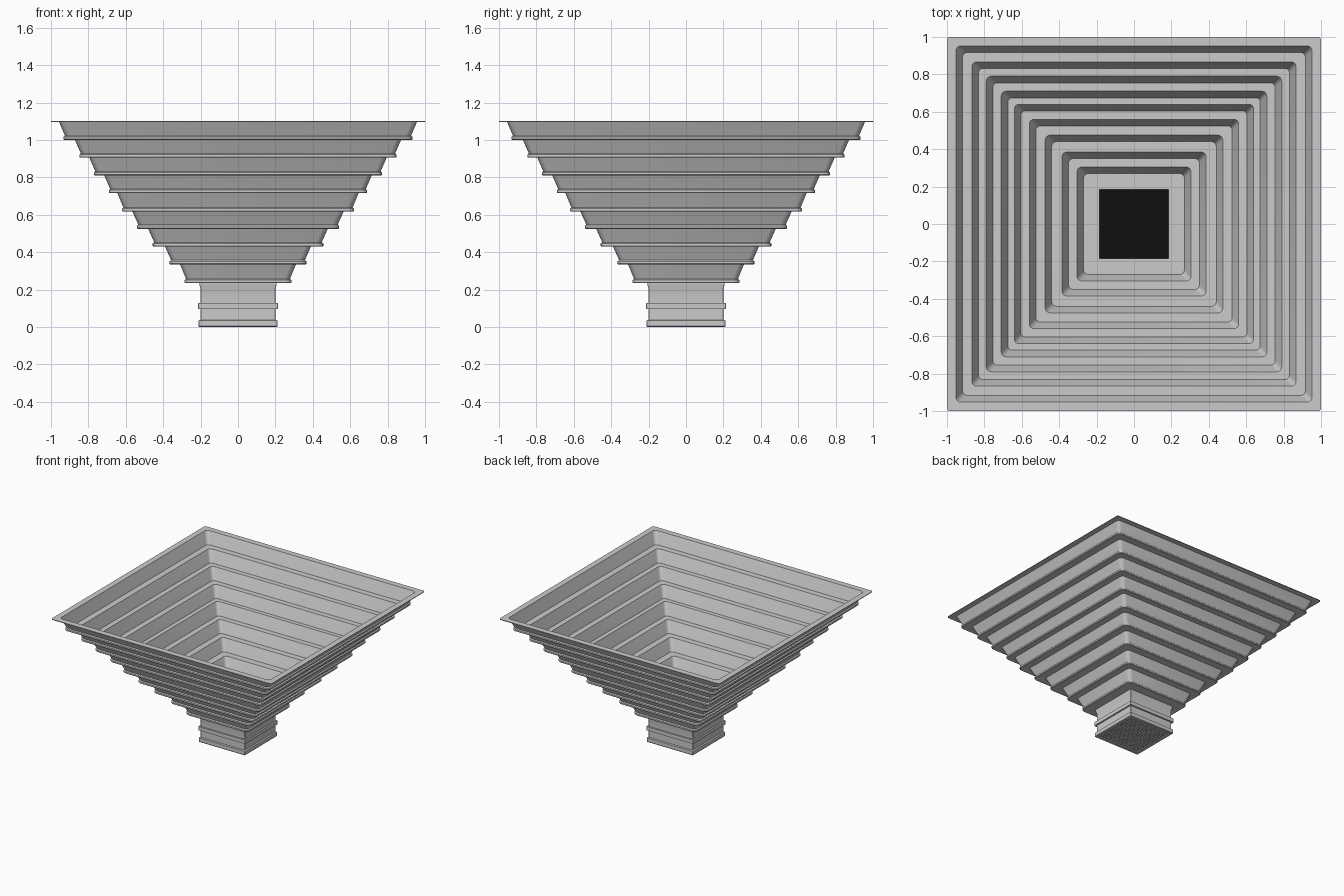
import bpy, bmesh, math

if "Cube" in bpy.data.objects:
    bpy.data.objects.remove(bpy.data.objects["Cube"])


def square_ring(half, z, radius, seg=4):
    """Points of a rounded square, counter-clockwise."""
    pts = []
    for k, (sx, sy) in enumerate([(1, 1), (-1, 1), (-1, -1), (1, -1)]):
        for i in range(seg + 1):
            a = math.pi / 2 * (k + i / seg)
            pts.append((sx * (half - radius) + radius * math.cos(a),
                        sy * (half - radius) + radius * math.sin(a), z))
    return pts


def finish(name, bm, mat=None, angle=35):
    bmesh.ops.recalc_face_normals(bm, faces=bm.faces)
    me = bpy.data.meshes.new(name)
    bm.to_mesh(me)
    bm.free()
    ob = bpy.data.objects.new(name, me)
    bpy.context.collection.objects.link(ob)
    if mat:
        me.materials.append(mat)
    bpy.ops.object.select_all(action='DESELECT')
    bpy.context.view_layer.objects.active = ob
    ob.select_set(True)
    bpy.ops.object.shade_smooth_by_angle(angle=math.radians(angle))
    return ob


def loft(name, profile, seg=4):
    """Sweep a closed (half width, height, corner radius) profile round a square."""
    bm = bmesh.new()
    rings = [[bm.verts.new(p) for p in square_ring(h, z, r, seg)] for h, z, r in profile]
    n = len(rings[0])
    for a, b in zip(rings, rings[1:] + rings[:1]):
        for i in range(n):
            j = (i + 1) % n
            bm.faces.new((a[i], a[j], b[j], b[i]))
    return finish(name, bm)


def add_box(bm, cx, cy, cz, sx, sy, sz):
    vs = bmesh.ops.create_cube(bm, size=1)['verts']
    bmesh.ops.scale(bm, vec=(sx, sy, sz), verts=vs)
    bmesh.ops.translate(bm, vec=(cx, cy, cz), verts=vs)


# Stepped funnel: ledge heights and the half width at the top of each tier
ledges = [0.235, 0.335, 0.43, 0.525, 0.617, 0.715, 0.81, 0.905, 1.0, 1.096]
tops = [0.31, 0.39, 0.48, 0.565, 0.645, 0.715, 0.795, 0.872, 0.957]
t = 0.005
outer, inner = [(0.19, ledges[0], 0.004)], [(0.19, ledges[0] + t, 0.004)]
for i, top in enumerate(tops):
    z, z_up = ledges[i], ledges[i + 1]
    foot = top - 0.036
    outer += [(foot + 0.008, z, 0.03), (foot + 0.012, z + 0.004, 0.034),
              (foot + 0.012, z + 0.016, 0.034), (foot + 0.004, z + 0.022, 0.03),
              (top, z_up, 0.03)]
    inner += [(foot - 0.004, z + t, 0.025), (top - 0.005, z_up + t, 0.026)]
rim = [(1.0, 1.096, 0.015), (1.0, 1.101, 0.015)]
loft("stepped_funnel", outer + rim + inner[::-1])

# Square neck with a foot rim, a middle band and a collar
neck = [(0.185, 0), (0.207, 0), (0.21, 0.004), (0.21, 0.034), (0.2, 0.038),
        (0.2, 0.097), (0.213, 0.097), (0.213, 0.128), (0.2, 0.128),
        (0.2, 0.205), (0.207, 0.225), (0.207, 0.243), (0.185, 0.243)]
loft("square_neck", [(h, z, 0.002) for h, z in neck], seg=1)

# Dark plate closing the neck
black = bpy.data.materials.new("black")
black.diffuse_color = (0.005, 0.005, 0.005, 1)
black.use_nodes = True
black.node_tree.nodes["Principled BSDF"].inputs["Base Color"].default_value = black.diffuse_color
bm = bmesh.new()
add_box(bm, 0, 0, 0.02, 0.37, 0.37, 0.01)
finish("neck_plate", bm, black)

# Fine grille across the bottom opening
bm = bmesh.new()
count = 22
for i in range(1, count):
    p = -0.185 + 0.37 * i / count
    add_box(bm, p, 0, 0.0085, 0.005, 0.37, 0.013)
    add_box(bm, 0, p, 0.0085, 0.37, 0.005, 0.013)
finish("bottom_grille", bm)
